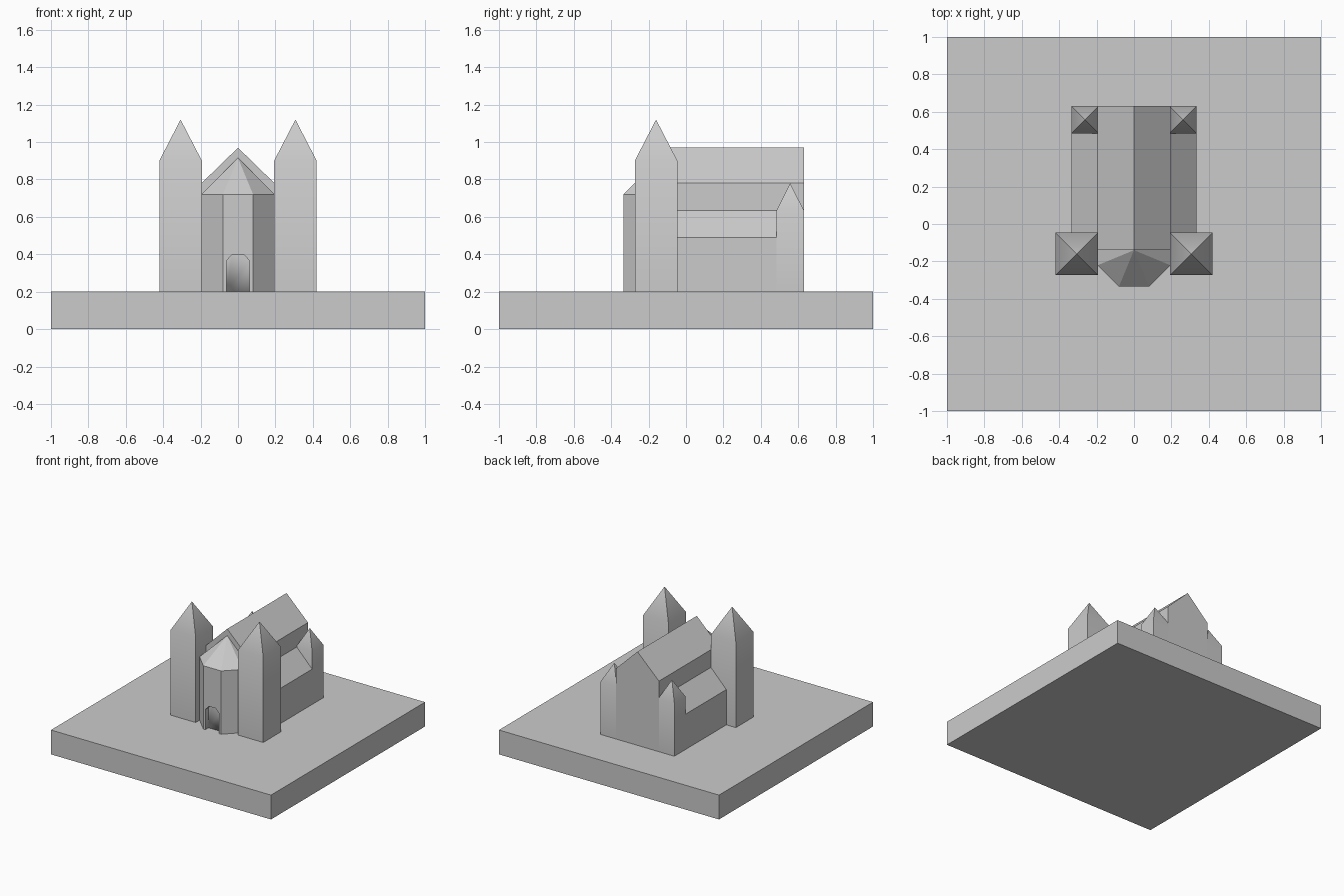
import bpy, bmesh, math

cube = bpy.data.objects.get("Cube")
if cube:
    bpy.data.objects.remove(cube, do_unlink=True)

GROUND = 0.2

stone = bpy.data.materials.new("grey stone")
stone.use_nodes = True
stone.diffuse_color = (0.6, 0.6, 0.6, 1)
stone.node_tree.nodes["Principled BSDF"].inputs["Base Color"].default_value = (0.6, 0.6, 0.6, 1)


def finish(name, bm):
    bmesh.ops.recalc_face_normals(bm, faces=bm.faces)
    mesh = bpy.data.meshes.new(name)
    bm.to_mesh(mesh)
    bm.free()
    mesh.materials.append(stone)
    obj = bpy.data.objects.new(name, mesh)
    bpy.context.collection.objects.link(obj)
    bpy.ops.object.select_all(action="DESELECT")
    obj.select_set(True)
    bpy.context.view_layer.objects.active = obj
    bpy.ops.object.shade_smooth_by_angle(angle=math.radians(30))
    return obj


def extrude(bm, points, offset):
    """Extrude a closed outline and return the far cap."""
    face = bm.faces.new([bm.verts.new(p) for p in points])
    cap = bmesh.ops.extrude_face_region(bm, geom=[face], use_keep_orig=True)["geom"]
    bmesh.ops.translate(bm, vec=offset, verts=[g for g in cap if isinstance(g, bmesh.types.BMVert)])
    return next(g for g in cap if isinstance(g, bmesh.types.BMFace))


def along_y(name, profile, y0, y1):
    """Solid with an x-z profile running from y0 to y1."""
    bm = bmesh.new()
    extrude(bm, [(x, y0, z) for x, z in profile], (0, y1 - y0, 0))
    return finish(name, bm)


def spire(name, x, y, sides, apothem, eaves, apex):
    """Upright shaft with a regular footprint and a pointed roof."""
    radius = apothem / math.cos(math.pi / sides)
    ring = [math.tau * (i + 0.5) / sides for i in range(sides)]
    bm = bmesh.new()
    top = extrude(bm, [(x + radius * math.cos(a), y + radius * math.sin(a), GROUND) for a in ring],
                  (0, 0, eaves - GROUND))
    tip = bmesh.ops.poke(bm, faces=[top])["verts"][0]
    tip.co.z = apex
    return finish(name, bm)


# Square plinth
along_y("plinth", [(-1, 0), (1, 0), (1, GROUND), (-1, GROUND)], -1, 1)

# Gabled nave
along_y("nave", [(-0.195, GROUND), (0.195, GROUND), (0.195, 0.78), (0, 0.97), (-0.195, 0.78)],
        -0.14, 0.63)

# Mirrored aisles and towers
for side, s in (("left", 1), ("right", -1)):
    along_y(side + "_aisle",
            [(s * 0.195, GROUND), (s * 0.335, GROUND), (s * 0.335, 0.49), (s * 0.195, 0.635)],
            -0.045, 0.485)
    spire(side + "_front_tower", s * 0.307, -0.16, 4, 0.114, 0.9, 1.12)
    spire(side + "_rear_tower", s * 0.262, 0.557, 4, 0.073, 0.635, 0.78)

# Octagonal porch with a recessed arched doorway
porch = spire("porch", 0, -0.14, 8, 0.195, 0.72, 0.915)
cutter = along_y("doorway_cutter",
                 [(-0.062, 0.1), (0.062, 0.1), (0.062, 0.365), (0.03, 0.4), (-0.03, 0.4), (-0.062, 0.365)],
                 -0.4, -0.295)
cutter.hide_render = True
cut = porch.modifiers.new("doorway", "BOOLEAN")
cut.operation = "DIFFERENCE"
cut.solver = "EXACT"
cut.object = cutter
bpy.ops.object.select_all(action="DESELECT")
porch.select_set(True)
bpy.context.view_layer.objects.active = porch
bpy.ops.object.modifier_move_to_index(modifier=cut.name, index=0)
bpy.ops.object.modifier_apply(modifier=cut.name)
bpy.data.objects.remove(cutter, do_unlink=True)
